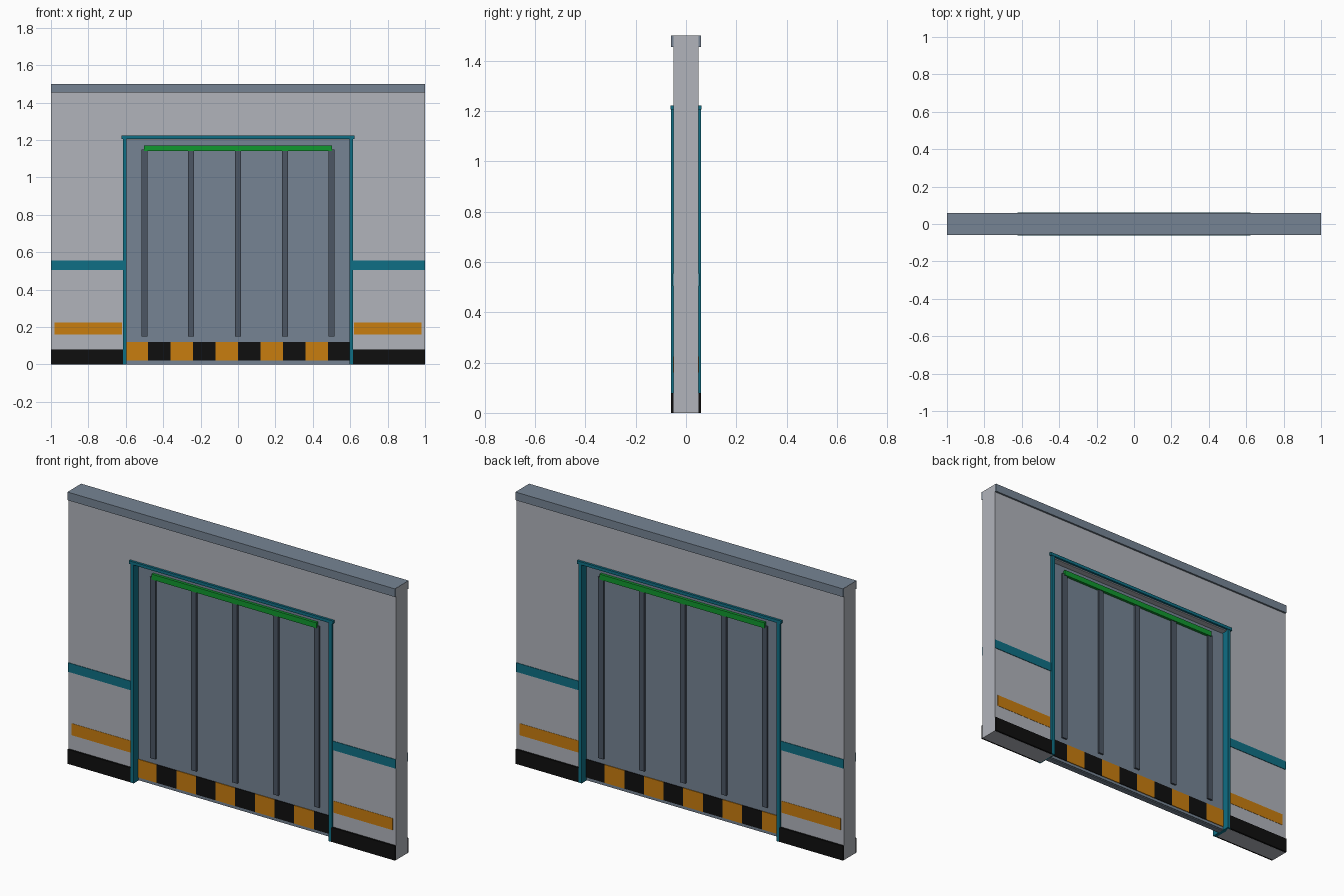
import bpy

if "Cube" in bpy.data.objects:
    bpy.data.objects.remove(bpy.data.objects["Cube"])


def material(name, hex_colour):
    def linear(v):
        return v / 12.92 if v <= 0.04045 else ((v + 0.055) / 1.055) ** 2.4
    m = bpy.data.materials.new(name)
    rgb = [linear(int(hex_colour[i:i + 2], 16) / 255) for i in (0, 2, 4)]
    m.diffuse_color = (*rgb, 1)
    m.use_nodes = True
    m.node_tree.nodes["Principled BSDF"].inputs["Base Color"].default_value = m.diffuse_color
    return m


WALL = material("light_grey", "B1B4BB")
SLATE = material("slate_grey", "768494")
RIB = material("dark_grey", "4C5664")
TEAL = material("teal", "0F6F85")
ORANGE = material("safety_orange", "C87D0F")
BLACK = material("black", "0F0F0F")
GREEN = material("green", "11982F")


def box(name, x, y, z, mat):
    """Box from (min, max) pairs along each axis."""
    verts = [(a, b, c) for a in x for b in y for c in z]
    faces = [(0, 1, 3, 2), (4, 6, 7, 5), (0, 4, 5, 1),
             (2, 3, 7, 6), (0, 2, 6, 4), (1, 5, 7, 3)]
    me = bpy.data.meshes.new(name)
    me.from_pydata(verts, [], faces)
    me.materials.append(mat)
    ob = bpy.data.objects.new(name, me)
    bpy.context.collection.objects.link(ob)
    return ob


def span(side, a, b):
    return tuple(sorted((side * a, side * b)))


# Wall: one arch-shaped profile around the doorway, extruded through its depth
outline = [(-1, 0), (-0.6, 0), (-0.6, 1.2), (0.6, 1.2),
           (0.6, 0), (1, 0), (1, 1.499), (-1, 1.499)]
n = len(outline)
verts = [(x, y, z) for y in (-0.05, 0.05) for x, z in outline]
faces = [(0, 1, 2, 7), (2, 3, 6, 7), (3, 4, 5, 6)]
faces += [tuple(i + n for i in reversed(f)) for f in faces]
faces += [(i, i + n, (i + 1) % n + n, (i + 1) % n) for i in range(n)]
mesh = bpy.data.meshes.new("wall")
mesh.from_pydata(verts, [], faces)
mesh.materials.append(WALL)
bpy.context.collection.objects.link(bpy.data.objects.new("wall", mesh))

# Top cap
box("top_cap", (-0.9995, 0.9995), (-0.06, 0.06), (1.455, 1.5), SLATE)

# Door core and slab
box("door_core", (-0.6, 0.6), (-0.015, 0.015), (0, 1.2), SLATE)
box("door_slab", (-0.595, 0.595), (-0.02, 0.02), (0.005, 1.195), SLATE)

# Door frame
for s in (-1, 1):
    box("frame_post", span(s, 0.595, 0.615), (-0.06, 0.06), (0, 1.21), TEAL)
box("frame_header", (-0.623, 0.623), (-0.0625, 0.0625), (1.206, 1.223), TEAL)

for f in (-1, 1):  # front and back
    # Wall bands on both sides of the door
    for s in (-1, 1):
        box("skirting", span(s, 0.61, 0.9995), span(f, 0.045, 0.06), (0.0005, 0.08), BLACK)
        box("wall_stripe", span(s, 0.61, 1), span(f, 0.05, 0.053), (0.505, 0.555), TEAL)
        box("wall_marking", span(s, 0.62, 0.98), span(f, 0.05, 0.0515), (0.16, 0.225), ORANGE)

    # Hazard stripes along the bottom of the door
    for i in range(10):
        x0 = -0.595 if i == 0 else -0.6 + 0.12 * i
        x1 = 0.595 if i == 9 else -0.48 + 0.12 * i
        box("hazard_stripe", (x0, x1), span(f, 0.018, 0.024), (0.02, 0.12),
            BLACK if i % 2 else ORANGE)

    # Vertical ribs and status light bar
    for i in range(5):
        x = -0.5 + 0.25 * i
        box("door_rib", (x - 0.016, x + 0.016), span(f, 0.018, 0.03), (0.15, 1.15), RIB)
    box("light_bar", (-0.503, 0.503), span(f, 0.018, 0.035), (1.14, 1.17), GREEN)
